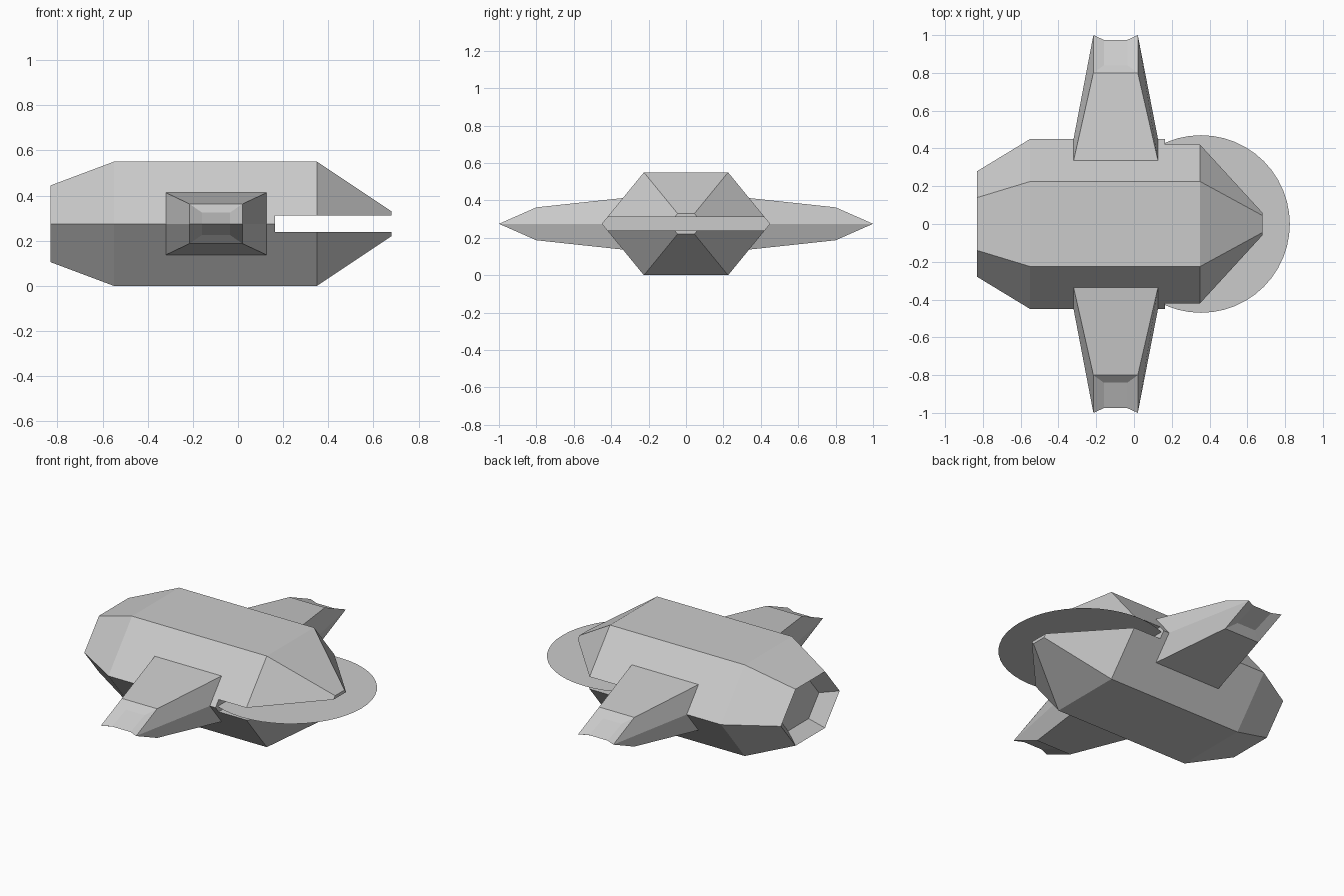
import bpy, bmesh
from mathutils import Vector

if "Cube" in bpy.data.objects:
    bpy.data.objects.remove(bpy.data.objects["Cube"])

ZC = 0.275  # height of the symmetry plane


def make_object(name, bm):
    bmesh.ops.recalc_face_normals(bm, faces=bm.faces)
    mesh = bpy.data.meshes.new(name)
    bm.to_mesh(mesh)
    bm.free()
    ob = bpy.data.objects.new(name, mesh)
    bpy.context.collection.objects.link(ob)
    return ob


def hex_ring(bm, x, half_w, half_h):
    pts = [(1, 0), (0.5, 1), (-0.5, 1), (-1, 0), (-0.5, -1), (0.5, -1)]
    return [bm.verts.new((x, a * half_w, ZC + b * half_h)) for a, b in pts]


def bridge(bm, r1, r2):
    n = len(r1)
    for i in range(n):
        j = (i + 1) % n
        bm.faces.new((r1[i], r1[j], r2[j], r2[i]))


# hull: hexagonal loft with a shallow recess in the rear
bm = bmesh.new()
sections = [(-0.75, 0.196, 0.119), (-0.83, 0.28, 0.17), (-0.55, 0.45, 0.275),
            (0.35, 0.45, 0.275), (0.68, 0.09, 0.055)]
rings = [hex_ring(bm, *s) for s in sections]
for a, b in zip(rings, rings[1:]):
    bridge(bm, a, b)
bm.faces.new(rings[0])
bm.faces.new(rings[-1])
hull = make_object("hull", bm)

# slot through the nose
bm = bmesh.new()
bmesh.ops.create_cube(bm, size=1)
for v in bm.verts:
    v.co = Vector((v.co.x * 0.8 + 0.565, v.co.y * 1.2, v.co.z * 0.074 + ZC))
cutter = make_object("slot_cutter", bm)
cutter.hide_render = True
mod = hull.modifiers.new("slot", 'BOOLEAN')
mod.operation = 'DIFFERENCE'
mod.solver = 'EXACT'
mod.object = cutter
bpy.context.view_layer.objects.active = hull
bpy.ops.object.modifier_apply(modifier=mod.name)
bpy.data.objects.remove(cutter)

# flat disc floating in the slot
bm = bmesh.new()
bmesh.ops.create_circle(bm, cap_ends=True, segments=48, radius=0.47)
bmesh.ops.translate(bm, verts=bm.verts, vec=(0.355, 0, ZC))
make_object("nose_disc", bm)


# side wings: six-point sections, wedge tip with a dented face
def wing_ring(bm, x0, x1, half_h, y_edge, y_mid):
    pts = [(x0, y_mid, 0), (x0, y_edge, half_h), (x1, y_edge, half_h),
           (x1, y_mid, 0), (x1, y_edge, -half_h), (x0, y_edge, -half_h)]
    return [bm.verts.new((x, y, ZC + z)) for x, y, z in pts]


bm = bmesh.new()
root = wing_ring(bm, -0.32, 0.127, 0.138, 0.335, 0.45)
tip = wing_ring(bm, -0.215, 0.02, 0.088, 0.80, 1.0)
dent = wing_ring(bm, -0.16, -0.035, 0.05, 0.84, 0.975)
bridge(bm, root, tip)
bridge(bm, tip, dent)
for r, k in ((dent, (0, 1, 2, 3)), (dent, (0, 3, 4, 5)),
             (root, (0, 1, 2, 3)), (root, (0, 3, 4, 5))):
    bm.faces.new([r[i] for i in k])
wing = make_object("side_wings", bm)
mirror = wing.modifiers.new("mirror", 'MIRROR')
mirror.use_axis = (False, True, False)
mirror.use_mirror_merge = False
